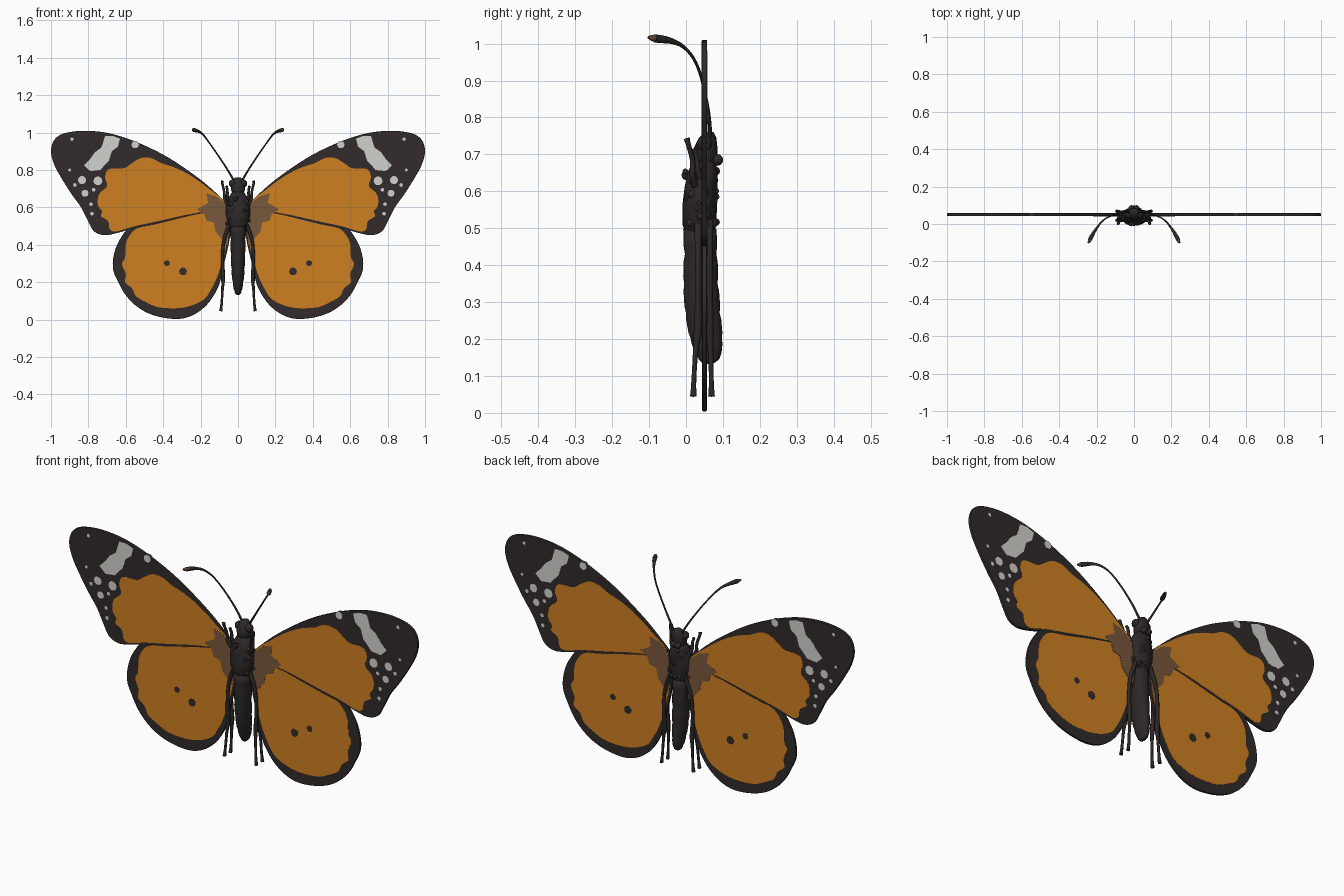
import bpy, bmesh, math, random
from mathutils import Vector

if "Cube" in bpy.data.objects:
    bpy.data.objects.remove(bpy.data.objects["Cube"])

random.seed(4)
WY = 0.05  # plane of the wings


def material(name, r, g, b):
    m = bpy.data.materials.new(name)
    m.diffuse_color = (r, g, b, 1)
    m.use_nodes = True
    m.node_tree.nodes["Principled BSDF"].inputs["Base Color"].default_value = m.diffuse_color
    return m


DARK = material("dark brown wing", 0.032, 0.024, 0.024)
BODY = material("body black", 0.025, 0.021, 0.020)
ORANGE = material("orange", 0.62, 0.215, 0.016)
WHITE = material("pale grey", 0.64, 0.64, 0.61)
ROOT = material("wing root brown", 0.19, 0.095, 0.045)
TIP = material("antenna tip brown", 0.12, 0.06, 0.035)


def smooth_loop(pts, n=5):
    """Closed Catmull-Rom loop through the points."""
    out, k = [], len(pts)
    for i in range(k):
        a, b, c, d = (Vector(pts[(i + j) % k]) for j in (-1, 0, 1, 2))
        for s in range(n):
            t = s / n
            out.append(0.5 * (2 * b + (c - a) * t + (2 * a - 5 * b + 4 * c - d) * t * t
                              + (3 * b - a - 3 * c + d) * t ** 3))
    return out


def disc(x, z, r, n=10):
    return [(x + r * math.cos(2 * math.pi * i / n), z + r * math.sin(2 * math.pi * i / n))
            for i in range(n)]


def finish(name, bm, mat):
    bmesh.ops.recalc_face_normals(bm, faces=bm.faces)
    me = bpy.data.meshes.new(name)
    bm.to_mesh(me)
    bm.free()
    ob = bpy.data.objects.new(name, me)
    me.materials.append(mat)
    bpy.context.collection.objects.link(ob)
    return ob


def mirror(ob):
    ob.modifiers.new("mirror", 'MIRROR').use_axis[0] = True


def prism(bm, outline, y0, y1):
    a = [bm.verts.new((p[0], y0, p[1])) for p in outline]
    b = [bm.verts.new((p[0], y1, p[1])) for p in outline]
    bm.faces.new(a)
    bm.faces.new(b[::-1])
    for i in range(len(a)):
        j = (i + 1) % len(a)
        bm.faces.new((a[i], b[i], b[j], a[j]))


def wing(name, outline, half):
    bm = bmesh.new()
    prism(bm, outline, WY - half, WY + half)
    ob = finish(name, bm, DARK)
    bev = ob.modifiers.new("bevel", 'BEVEL')
    bev.width, bev.segments = 0.003, 2
    bev.limit_method, bev.angle_limit = 'ANGLE', math.radians(60)
    mirror(ob)


def plates(name, outlines, mat, half):
    """Thin colour plates on both faces of the wing."""
    bm = bmesh.new()
    for o in outlines:
        for s in (-1, 1):
            prism(bm, o, WY + s * (half - 0.003), WY + s * half)
    mirror(finish(name, bm, mat))


# wing outlines
fore = [(.03, .60), (.064, .628), (.171, .725), (.278, .805), (.385, .874), (.492, .928),
        (.599, .971), (.706, 1.0), (.813, 1.01), (.893, 1.004), (.952, .987), (.986, .955),
        (1.0, .90), (.984, .832), (.947, .762), (.893, .676), (.84, .602), (.802, .527),
        (.77, .473), (.717, .452), (.652, .462), (.56, .488), (.44, .515), (.3, .548), (.096, .596)]
hind = [(.03, .59), (.2, .575), (.44, .53), (.565, .505), (.631, .43), (.663, .35), (.668, .27),
        (.64, .20), (.604, .136), (.556, .083), (.492, .04), (.412, .013), (.32, .004), (.25, .02),
        (.187, .06), (.139, .115), (.1, .19), (.075, .297), (.045, .43)]
wing("forewings", smooth_loop(fore), 0.0075)
wing("hindwings", smooth_loop(hind), 0.0062)

# orange fields
fore_orange = [(.07, .61), (.16, .703), (.25, .768), (.33, .81), (.41, .837), (.465, .864),
               (.52, .864), (.567, .837), (.61, .81), (.69, .805), (.711, .762), (.70, .714),
               (.743, .671), (.749, .612), (.727, .58), (.733, .553), (.695, .527), (.685, .484),
               (.65, .472), (.56, .498), (.44, .524), (.3, .556)]
hind_orange = [(.055, .575), (.2, .567), (.44, .51), (.535, .49), (.578, .452), (.60, .404),
               (.604, .334), (.62, .297), (.60, .243), (.604, .20), (.567, .168), (.545, .125),
               (.492, .094), (.428, .067), (.33, .061), (.25, .075), (.18, .11), (.145, .16),
               (.115, .22), (.085, .31), (.06, .42)]
plates("forewing_orange", [smooth_loop(fore_orange, 4)], ORANGE, 0.0082)
plates("hindwing_orange", [smooth_loop(hind_orange, 4)], ORANGE, 0.0070)

# brown dusting at the wing roots
root = [(.04, .60), (.07, .622), (.115, .66), (.17, .675), (.16, .625), (.22, .59), (.18, .565),
        (.17, .53), (.13, .52), (.12, .47), (.085, .43), (.055, .40)]
plates("wing_root_dusting", [root], ROOT, 0.0087)

# pale band and spots on the forewing tips
band = [(.631, .968), (.642, .925), (.675, .90), (.69, .85), (.717, .822), (.735, .80), (.79, .794),
        (.824, .826), (.79, .86), (.765, .895), (.73, .92), (.711, .982), (.67, .982)]
spots = [(.55, .936, .02), (.888, .965, .009), (.834, .746, .022), (.749, .742, .024),
         (.872, .72, .010), (.818, .676, .019), (.772, .695, .010), (.786, .618, .010),
         (.781, .567, .010), (.90, .80, .008)]
plates("forewing_pale_marks", [band] + [disc(*s) for s in spots], WHITE, 0.0083)
plates("hindwing_dark_spots", [disc(.294, .258, .021), disc(.38, .302, .016)], DARK, 0.0076)


def loft(name, rings, mat, n=20):
    """Closed body from elliptical rings: (z, half width, front y, back y)."""
    bm = bmesh.new()
    loops = []
    for z, w, y0, y1 in rings:
        loops.append([bm.verts.new((w * math.cos(2 * math.pi * i / n),
                                    (y0 + y1) / 2 + (y1 - y0) / 2 * math.sin(2 * math.pi * i / n), z))
                      for i in range(n)])
    for a, b in zip(loops, loops[1:]):
        for i in range(n):
            bm.faces.new((a[i], a[(i + 1) % n], b[(i + 1) % n], b[i]))
    bm.faces.new(loops[0])
    bm.faces.new(loops[-1])
    ob = finish(name, bm, mat)
    for p in ob.data.polygons:
        p.use_smooth = True
    return ob


# abdomen with shallow segment grooves
profile = [(.133, .010, .045, .075), (.15, .020, .03, .095), (.20, .030, .010, .100),
           (.27, .036, -.003, .094), (.35, .039, -.008, .088), (.43, .041, -.006, .085),
           (.52, .042, -.008, .082)]
segments = []
for a, b in zip(profile, profile[1:]):
    for k, groove in ((0, .003), (.25, 0), (.75, 0)):
        z, w, y0, y1 = (p + (q - p) * k for p, q in zip(a, b))
        segments.append((z, w - groove, y0 + groove, y1 - groove))
loft("abdomen", segments, BODY)
loft("thorax", [(.47, .030, .005, .075), (.51, .052, -.010, .082), (.56, .064, -.010, .084),
                (.61, .064, -.004, .085), (.65, .052, .004, .086), (.68, .034, .018, .080),
                (.69, .02, .025, .07)], BODY)
loft("head", [(.665, .025, .025, .08), (.69, .036, .018, .085), (.72, .040, .022, .085),
              (.745, .032, .035, .082), (.76, .014, .05, .075)], BODY)


def balls(name, items, mat):
    bm = bmesh.new()
    for x, y, z, r in items:
        new = bmesh.ops.create_icosphere(bm, subdivisions=2, radius=r)["verts"]
        bmesh.ops.translate(bm, verts=new, vec=(x, y, z))
    ob = finish(name, bm, mat)
    for p in ob.data.polygons:
        p.use_smooth = True


balls("eyes", [(s * .028, .05, .728, .022) for s in (-1, 1)], BODY)
balls("collar_lobes", [(s * .013, .085, .685, .016) for s in (-1, 1)], BODY)
# furry tufts over the thorax
tufts = []
for i in range(36):
    a, z = random.uniform(0, 2 * math.pi), random.uniform(.50, .66)
    tufts.append((.058 * math.cos(a) * (1 - 4 * max(0, z - .6)), .04 + .042 * math.sin(a), z,
                  random.uniform(.008, .013)))
balls("thorax_tufts", tufts, BODY)


def tubes(name, paths, mat):
    """Mirrored pairs of tapered tubes; points are (x, y, z, radius)."""
    cu = bpy.data.curves.new(name, 'CURVE')
    cu.dimensions, cu.bevel_depth, cu.bevel_resolution = '3D', 1.0, 2
    cu.use_fill_caps, cu.resolution_u = True, 6
    for path in paths:
        for s in (-1, 1):
            sp = cu.splines.new('NURBS')
            sp.points.add(len(path) - 1)
            sp.use_endpoint_u, sp.order_u, sp.use_smooth = True, 3, True
            for pt, (x, y, z, r) in zip(sp.points, path):
                pt.co, pt.radius = (s * x, y, z, 1), r
    cu.materials.append(mat)
    bpy.context.collection.objects.link(bpy.data.objects.new(name, cu))


# antennae with clubbed ends
tubes("antennae", [[(.02, .065, .74, .006), (.045, .066, .785, .005), (.107, .05, .88, .004),
                    (.16, .027, .955, .004), (.19, -.008, .995, .005), (.212, -.04, 1.008, .008),
                    (.226, -.065, 1.012, .011), (.236, -.085, 1.014, .011)]], BODY)
tubes("antenna_tips", [[(.230, -.074, 1.013, .0105), (.238, -.09, 1.015, .011),
                        (.244, -.102, 1.017, .004)]], TIP)

# legs: two pairs raised, two pairs trailing
tubes("raised_legs", [[(.04, .03, .60, .010), (.075, .015, .64, .009), (.072, .02, .68, .007),
                       (.086, .004, .735, .007), (.084, .002, .742, .009)],
                      [(.04, .05, .62, .010), (.06, .03, .65, .009), (.055, .03, .69, .007),
                       (.062, .022, .715, .007)]], BODY)
tubes("trailing_legs", [[(.04, y, .52, .010), (.075, y, .45, .009), (.085, y, .33, .008),
                         (.078, y, .22, .012), (.082, y + d / 2, .18, .007),
                         (.088, y + d, .07, .006), (.092, y + d, .045, .009)]
                        for y, d in ((.033, -.013), (.064, .005))], BODY)
